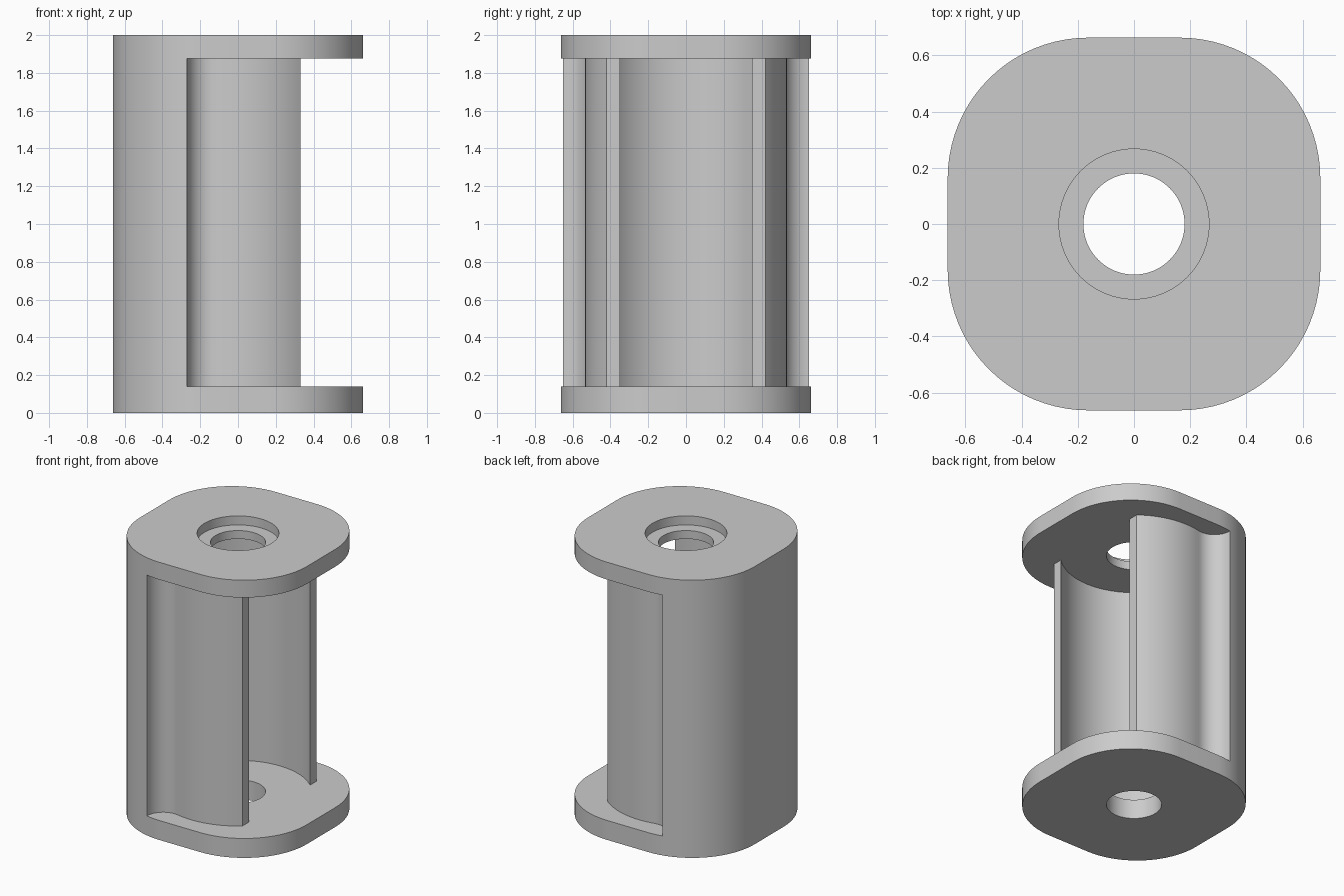
import bpy, bmesh, math

cube = bpy.data.objects.get("Cube")
if cube:
    bpy.data.objects.remove(cube, do_unlink=True)

HALF, CORNER = 0.663, 0.5            # rounded square end plates
R_IN, R_OUT = 0.48, 0.535            # curved shell around the cavity
TIP_X, STEP_X, STEP_Y = 0.33, -0.27, 0.648
FLOOR, CEILING, TOP = 0.14, 1.875, 2.0

grey = bpy.data.materials.new("plain grey")
grey.use_nodes = True
colour = (0.6, 0.6, 0.6, 1)
grey.diffuse_color = colour
grey.node_tree.nodes["Principled BSDF"].inputs["Base Color"].default_value = colour


def arc(cx, cy, r, start, end, n):
    """Points along an arc, angles in radians."""
    steps = [start + (end - start) * i / n for i in range(n + 1)]
    return [(cx + r * math.cos(a), cy + r * math.sin(a)) for a in steps]


def prism(name, outline, z0, z1):
    """Solid made by extruding a closed outline."""
    bm = bmesh.new()
    face = bm.faces.new([bm.verts.new((x, y, z0)) for x, y in outline])
    new = bmesh.ops.extrude_face_region(bm, geom=[face])["geom"]
    verts = [v for v in new if isinstance(v, bmesh.types.BMVert)]
    bmesh.ops.translate(bm, verts=verts, vec=(0, 0, z1 - z0))
    bmesh.ops.recalc_face_normals(bm, faces=bm.faces)
    mesh = bpy.data.meshes.new(name)
    bm.to_mesh(mesh)
    bm.free()
    mesh.materials.append(grey)
    obj = bpy.data.objects.new(name, mesh)
    bpy.context.collection.objects.link(obj)
    return obj


def circle(r):
    return arc(0, 0, r, 0, math.tau, 64)[:-1]


# Rounded square block
c = HALF - CORNER
block = []
for k, (sx, sy) in enumerate([(1, 1), (-1, 1), (-1, -1), (1, -1)]):
    a = k * math.pi / 2
    block += arc(sx * c, sy * c, CORNER, a, a + math.pi / 2, 20)
housing = prism("spool_housing", block, 0, TOP)

# Side of the recess: concave fillet, outer shell, then the arm tip
fillet = (STEP_X ** 2 + STEP_Y ** 2 - R_OUT ** 2) / (2 * (R_OUT - STEP_X))
fx = STEP_X + fillet
meet = math.atan2(STEP_Y, fx)
tip_out, tip_in = math.acos(TIP_X / R_OUT), math.acos(TIP_X / R_IN)
left_side = arc(fx, STEP_Y, fillet, math.pi, math.pi + meet, 12)
# The fillet sweeps from the step face round to its touching point on the shell
left_side = arc(fx, STEP_Y, fillet, -math.pi, meet - math.pi, 12)
left_side += arc(0, 0, R_OUT, meet, tip_out, 16)[1:]
right_side = [(x, -y) for x, y in left_side]
cavity = arc(0, 0, R_IN, tip_in, math.tau - tip_in, 56)
far = 1.0
frame = [(far, -far), (far, far), (STEP_X, far)]
recess = left_side + cavity + right_side[::-1] + [(STEP_X, -far)] + frame

# Cut the open middle, the through hole and the top counterbore
cutters = [
    prism("recess_cutter", recess, FLOOR, CEILING),
    prism("hole_cutter", circle(0.18), -0.1, TOP + 0.1),
    prism("counterbore_cutter", circle(0.267), TOP - 0.065, TOP + 0.1),
]
for cutter in cutters:
    cutter.hide_render = True
    mod = housing.modifiers.new(cutter.name, "BOOLEAN")
    mod.operation = "DIFFERENCE"
    mod.solver = "EXACT"
    mod.object = cutter

bpy.ops.object.select_all(action="DESELECT")
housing.select_set(True)
bpy.context.view_layer.objects.active = housing
for mod in list(housing.modifiers):
    bpy.ops.object.modifier_apply(modifier=mod.name)
for cutter in cutters:
    bpy.data.objects.remove(cutter, do_unlink=True)
bpy.ops.object.shade_smooth_by_angle(angle=math.radians(30))
